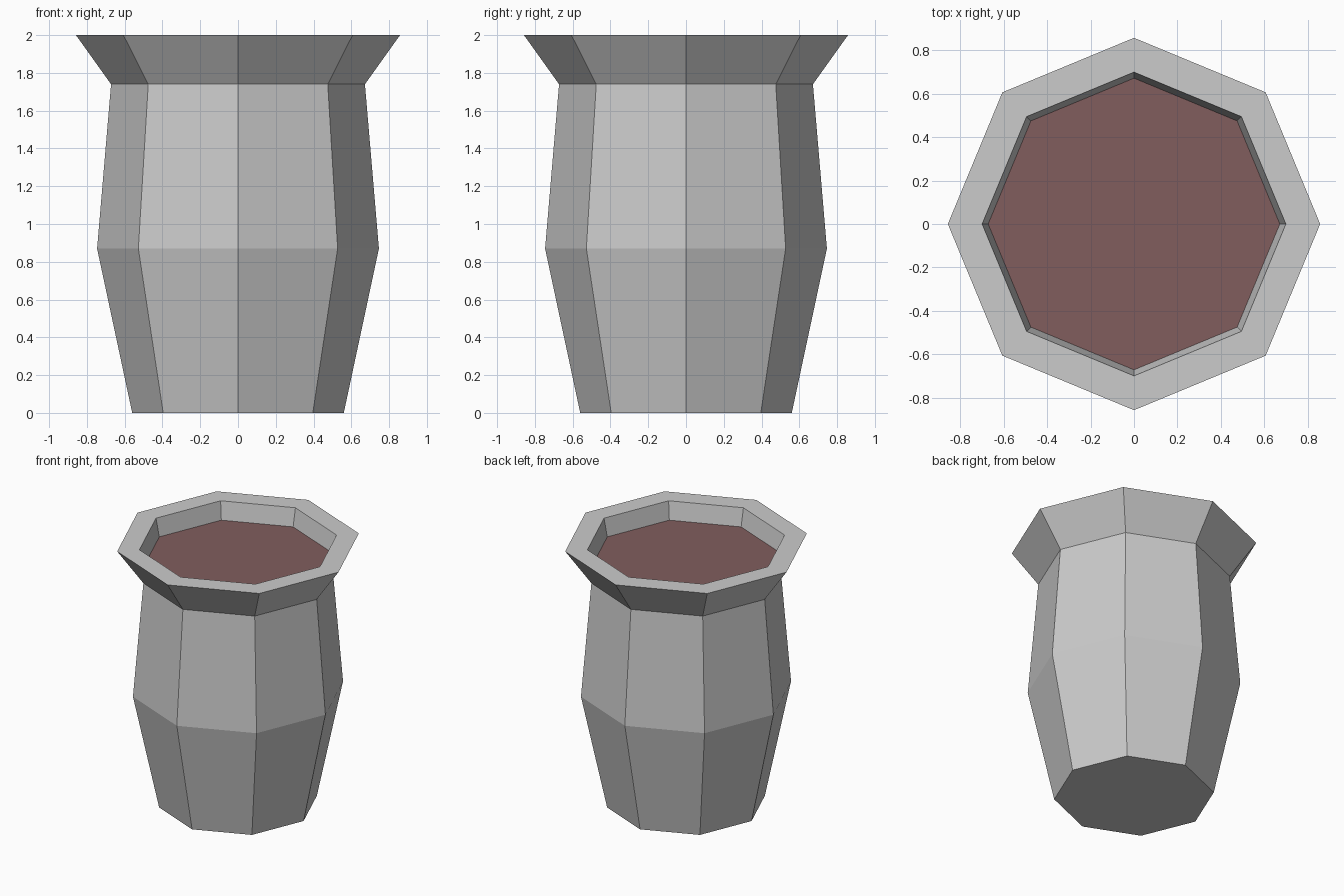
import bpy, bmesh
from math import cos, sin, tau

if "Cube" in bpy.data.objects:
    bpy.data.objects.remove(bpy.data.objects["Cube"])

SIDES = 8


def new_object(name, bm):
    mesh = bpy.data.meshes.new(name)
    bm.to_mesh(mesh)
    bm.free()
    obj = bpy.data.objects.new(name, mesh)
    bpy.context.collection.objects.link(obj)
    return obj


def ring(bm, r, z):
    return [bm.verts.new((r * cos(tau * i / SIDES), r * sin(tau * i / SIDES), z))
            for i in range(SIDES)]


# Pot: octagonal profile (radius, height) from the base, over the rim, down to the soil
profile = [(0.56, 0), (0.746, 0.87), (0.672, 1.74), (0.858, 2.0), (0.70, 2.0), (0.672, 1.863)]
bm = bmesh.new()
rings = [ring(bm, r, z) for r, z in profile]
for low, high in zip(rings, rings[1:]):
    for i in range(SIDES):
        j = (i + 1) % SIDES
        bm.faces.new((low[i], low[j], high[j], high[i]))
bm.faces.new(rings[0][::-1])
new_object("pot", bm)

# Soil: flat octagon filling the pot's mouth
bm = bmesh.new()
bm.faces.new(ring(bm, 0.672, 1.863))
soil = new_object("soil", bm)
mat = bpy.data.materials.new("soil_brown")
mat.diffuse_color = (0.22, 0.11, 0.11, 1)
mat.use_nodes = True
mat.node_tree.nodes["Principled BSDF"].inputs["Base Color"].default_value = mat.diffuse_color
soil.data.materials.append(mat)
